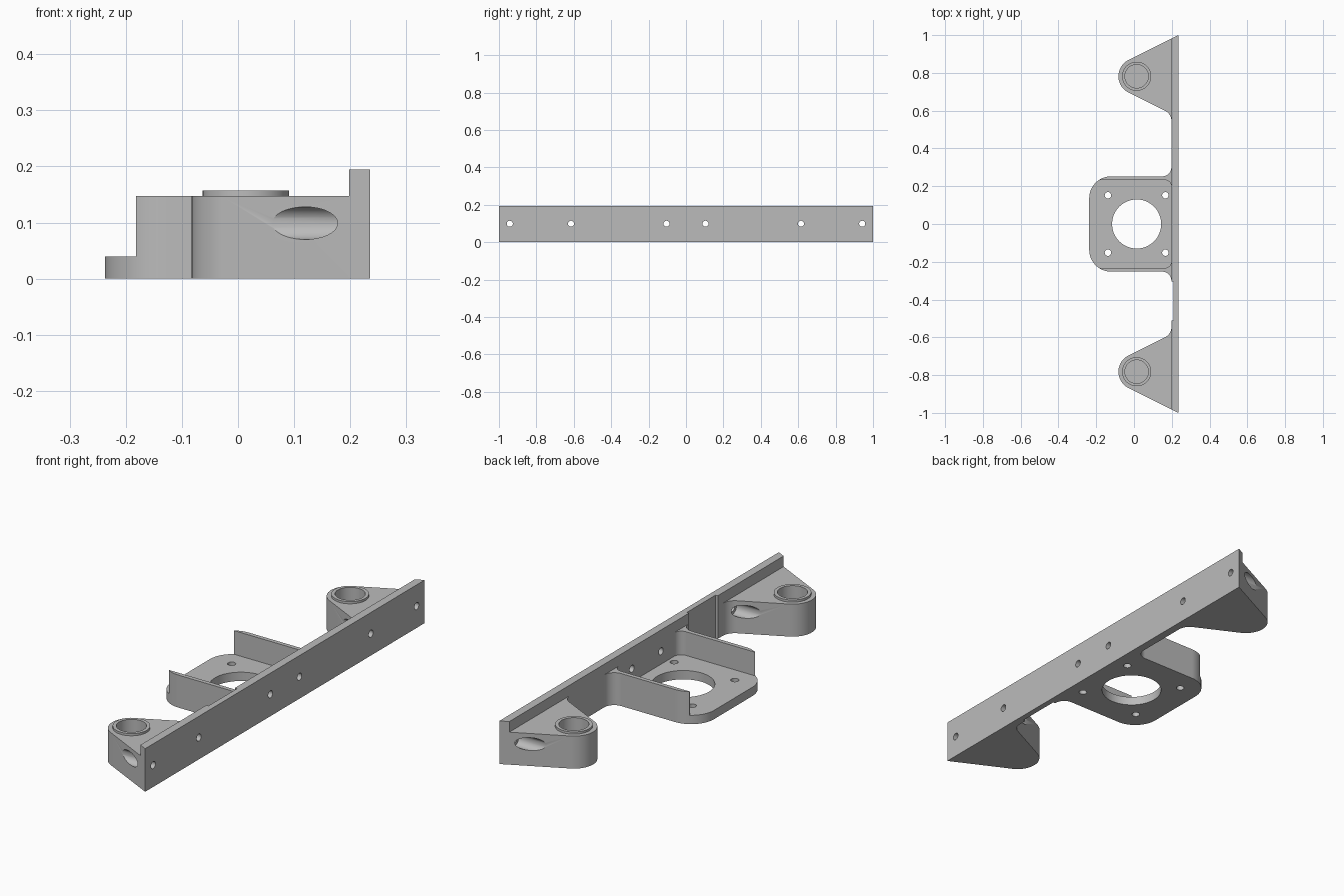
import bpy, bmesh, math
from mathutils import Vector, Matrix

if "Cube" in bpy.data.objects:
    bpy.data.objects.remove(bpy.data.objects["Cube"], do_unlink=True)

grey = bpy.data.materials.new("plain grey")
grey.use_nodes = True
grey.diffuse_color = (0.5, 0.5, 0.5, 1)
grey.node_tree.nodes["Principled BSDF"].inputs["Base Color"].default_value = (0.5, 0.5, 0.5, 1)


def add_object(name, bm):
    bmesh.ops.recalc_face_normals(bm, faces=bm.faces)
    mesh = bpy.data.meshes.new(name)
    bm.to_mesh(mesh)
    bm.free()
    mesh.materials.append(grey)
    ob = bpy.data.objects.new(name, mesh)
    bpy.context.collection.objects.link(ob)
    return ob


def rounded(corners, steps=20):
    """Outline from (x, y, radius) corners; a radius turns the corner into an arc."""
    out = []
    for i, (x, y, r) in enumerate(corners):
        p = Vector((x, y))
        if not r:
            out.append(p)
            continue
        a = (Vector(corners[i - 1][:2]) - p).normalized()
        b = (Vector(corners[(i + 1) % len(corners)][:2]) - p).normalized()
        half = a.angle(b) / 2
        centre = p + (a + b).normalized() * r / math.sin(half)
        start = p + a * r / math.tan(half) - centre
        end = p + b * r / math.tan(half) - centre
        sweep = math.atan2(start.x * end.y - start.y * end.x, start.dot(end))
        for k in range(steps + 1):
            out.append(centre + Matrix.Rotation(sweep * k / steps, 2) @ start)
    return out


def prism(name, corners, z0, z1):
    bm = bmesh.new()
    face = bm.faces.new([bm.verts.new((p.x, p.y, z0)) for p in rounded(corners)])
    ext = bmesh.ops.extrude_face_region(bm, geom=[face])
    verts = [v for v in ext["geom"] if isinstance(v, bmesh.types.BMVert)]
    bmesh.ops.translate(bm, verts=verts, vec=(0, 0, z1 - z0))
    return add_object(name, bm)


def box(name, x0, x1, y0, y1, z0, z1):
    return prism(name, [(x0, y0, 0), (x1, y0, 0), (x1, y1, 0), (x0, y1, 0)], z0, z1)


def rod(name, start, end, radius):
    a, b = Vector(start), Vector(end)
    bm = bmesh.new()
    place = Matrix.Translation((a + b) / 2) @ (b - a).to_track_quat("Z", "Y").to_matrix().to_4x4()
    bmesh.ops.create_cone(bm, cap_ends=True, segments=48, radius1=radius, radius2=radius,
                          depth=(b - a).length, matrix=place)
    return add_object(name, bm)


def combine(target, tool, operation):
    mod = target.modifiers.new(operation, "BOOLEAN")
    mod.operation, mod.object, mod.solver = operation, tool, "EXACT"
    bpy.context.view_layer.objects.active = target
    bpy.ops.object.modifier_apply(modifier=mod.name)
    bpy.data.objects.remove(tool, do_unlink=True)


def cut(target, tool):
    combine(target, tool, "DIFFERENCE")


INNER, OUTER, EMBED = 0.198, 0.235, 0.22      # rail faces, depth of joints
CX, EAR_Y, APEX, SLOPE = 0.014, 0.782, -0.202, 0.498
FLOOR, TOP, RAIL_TOP = 0.04, 0.147, 0.195


def flank(x):
    return SLOPE * (x - APEX)


# Long mounting rail with bevelled ends
ri, ro = EAR_Y + flank(INNER), EAR_Y + flank(OUTER)
bracket = prism("bracket", [(INNER, -ri, 0), (OUTER, -ro, 0), (OUTER, ro, 0), (INNER, ri, 0)],
                0, RAIL_TOP)

# Central cradle: rounded floor with two side walls
half = [(-0.237, 0.252, 0.115), (INNER, 0.252, 0.05), (INNER, 0.305, 0), (EMBED, 0.305, 0)]
cradle = prism("cradle", half + [(x, -y, r) for x, y, r in reversed(half)], 0, TOP)
cut(cradle, prism("pocket", [(-0.4, -0.233, 0), (INNER, -0.233, 0.035),
                             (INNER, 0.233, 0.035), (-0.4, 0.233, 0)], FLOOR, 0.3))
cut(cradle, box("wall_trim", -0.4, -0.182, -0.4, 0.4, FLOOR, 0.3))
cut(cradle, rod("centre_hole", (CX, 0, -0.1), (CX, 0, 0.1), 0.13))
for dx in (-0.152, 0.152):
    for y in (-0.152, 0.152):
        cut(cradle, rod("floor_hole", (CX + dx, y, -0.1), (CX + dx, y, 0.1), 0.017))
combine(bracket, cradle, "UNION")

# Tapered ears with a raised collar, blind socket and counterbored flanks
for s in (-1, 1):
    outline = [(EMBED, EAR_Y + flank(EMBED), 0), (APEX, EAR_Y, 0.096),
               (INNER, EAR_Y - flank(INNER), 0.06), (INNER, 0.53, 0), (EMBED, 0.53, 0)]
    ear = prism("ear", [(x, s * y, r) for x, y, r in outline], 0, TOP)
    y = s * EAR_Y
    combine(ear, rod("collar", (CX, y, 0.1), (CX, y, 0.157), 0.077), "UNION")
    cut(ear, rod("socket", (CX, y, FLOOR), (CX, y, 0.3), 0.062))
    combine(bracket, ear, "UNION")
    for hy in (0.942, 0.615):
        cut(bracket, rod("counterbore", (-0.1, s * hy, 0.099), (INNER, s * hy, 0.099), 0.029))
    for hy in (0.942, 0.615, 0.104):
        cut(bracket, rod("screw_hole", (0.15, s * hy, 0.099), (0.3, s * hy, 0.099), 0.016))

# Shallow relief in the rail on one side
cut(bracket, box("relief", 0.1, 0.209, -0.51, -0.305, -0.1, 0.3))

bpy.ops.object.select_all(action="DESELECT")
bracket.select_set(True)
bpy.context.view_layer.objects.active = bracket
bpy.ops.object.shade_smooth_by_angle(angle=math.radians(30))
